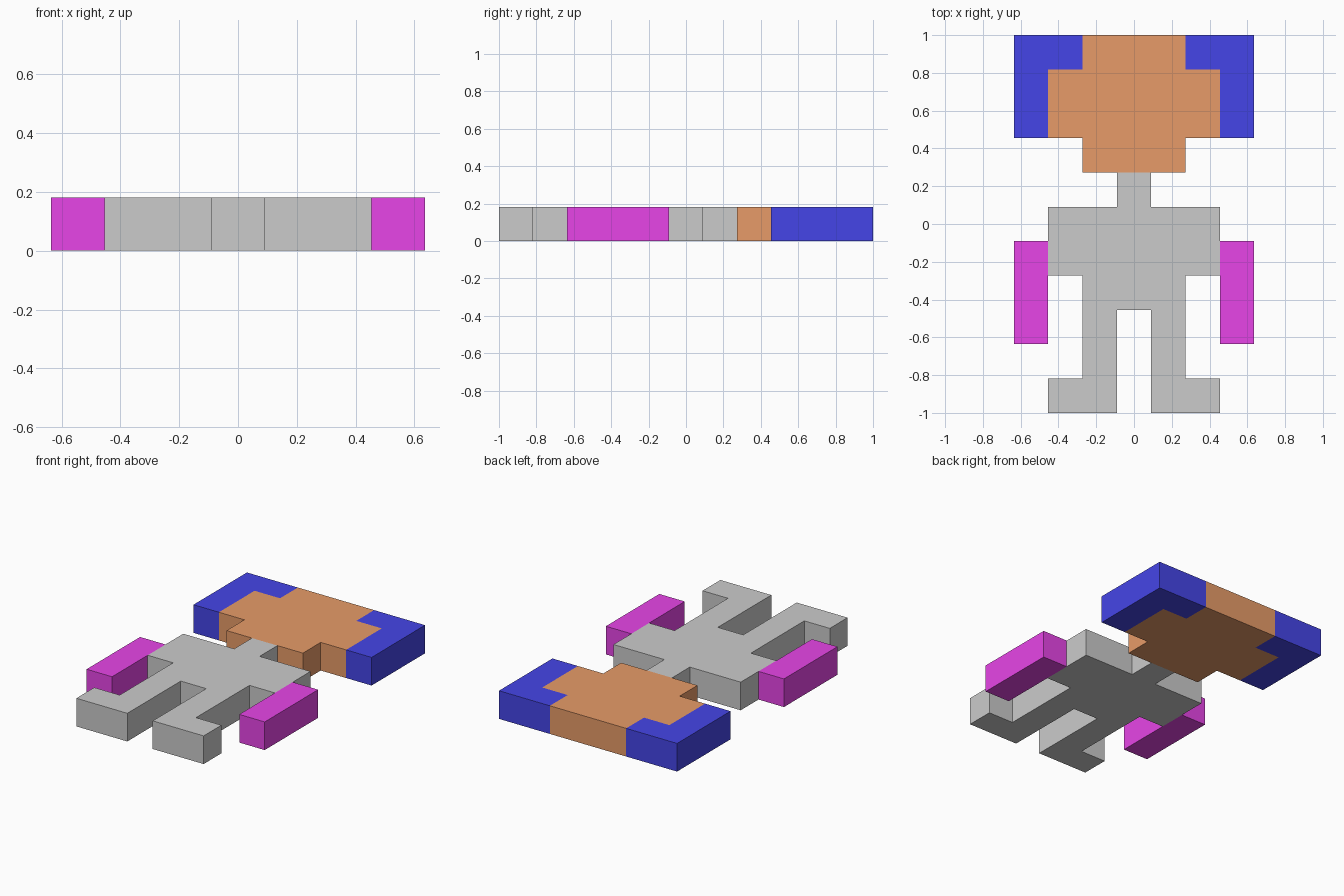
import bpy
import bmesh

if "Cube" in bpy.data.objects:
    bpy.data.objects.remove(bpy.data.objects["Cube"])

U = 2 / 11  # one pixel block of the figure


def material(name, rgb):
    mat = bpy.data.materials.new(name)
    mat.diffuse_color = (*rgb, 1)
    mat.use_nodes = True
    mat.node_tree.nodes["Principled BSDF"].inputs["Base Color"].default_value = mat.diffuse_color
    return mat


def plate(name, outline, mat=None):
    """Extrude an outline, given in blocks (x from centre, y from the feet), by one block."""
    bm = bmesh.new()
    face = bm.faces.new([bm.verts.new((x * U, y * U - 1, 0)) for x, y in outline])
    top = bmesh.ops.extrude_face_region(bm, geom=[face])["geom"]
    bmesh.ops.translate(bm, vec=(0, 0, U),
                        verts=[g for g in top if isinstance(g, bmesh.types.BMVert)])
    bmesh.ops.recalc_face_normals(bm, faces=bm.faces)
    mesh = bpy.data.meshes.new(name)
    bm.to_mesh(mesh)
    bm.free()
    obj = bpy.data.objects.new(name, mesh)
    bpy.context.collection.objects.link(obj)
    if mat:
        mesh.materials.append(mat)
    return obj


def mirrored(half):
    """Close a right-hand half outline with its reflection."""
    return half + [(-x, y) for x, y in reversed(half)]


orange = material("orange", (0.8, 0.33, 0.14))
blue = material("blue", (0.06, 0.06, 0.8))
magenta = material("magenta", (0.8, 0.06, 0.8))

# Neck, torso, legs and feet; the crotch edge closes the outline
plate("body", mirrored([(.5, 3), (.5, 0), (2.5, 0), (2.5, 1), (1.5, 1), (1.5, 4),
                        (2.5, 4), (2.5, 6), (.5, 6), (.5, 7)]))

# Stepped head
plate("head", mirrored([(1.5, 7), (1.5, 8), (2.5, 8), (2.5, 10), (1.5, 10), (1.5, 11)]), orange)

# Side pieces of the head and the arms, one per side
for side, s in (("right", 1), ("left", -1)):
    hair = [(1.5, 11), (1.5, 10), (2.5, 10), (2.5, 8), (3.5, 8), (3.5, 11)]
    arm = [(2.5, 2), (3.5, 2), (3.5, 5), (2.5, 5)]
    plate(f"{side}_hair", [(s * x, y) for x, y in hair], blue)
    plate(f"{side}_arm", [(s * x, y) for x, y in arm], magenta)
